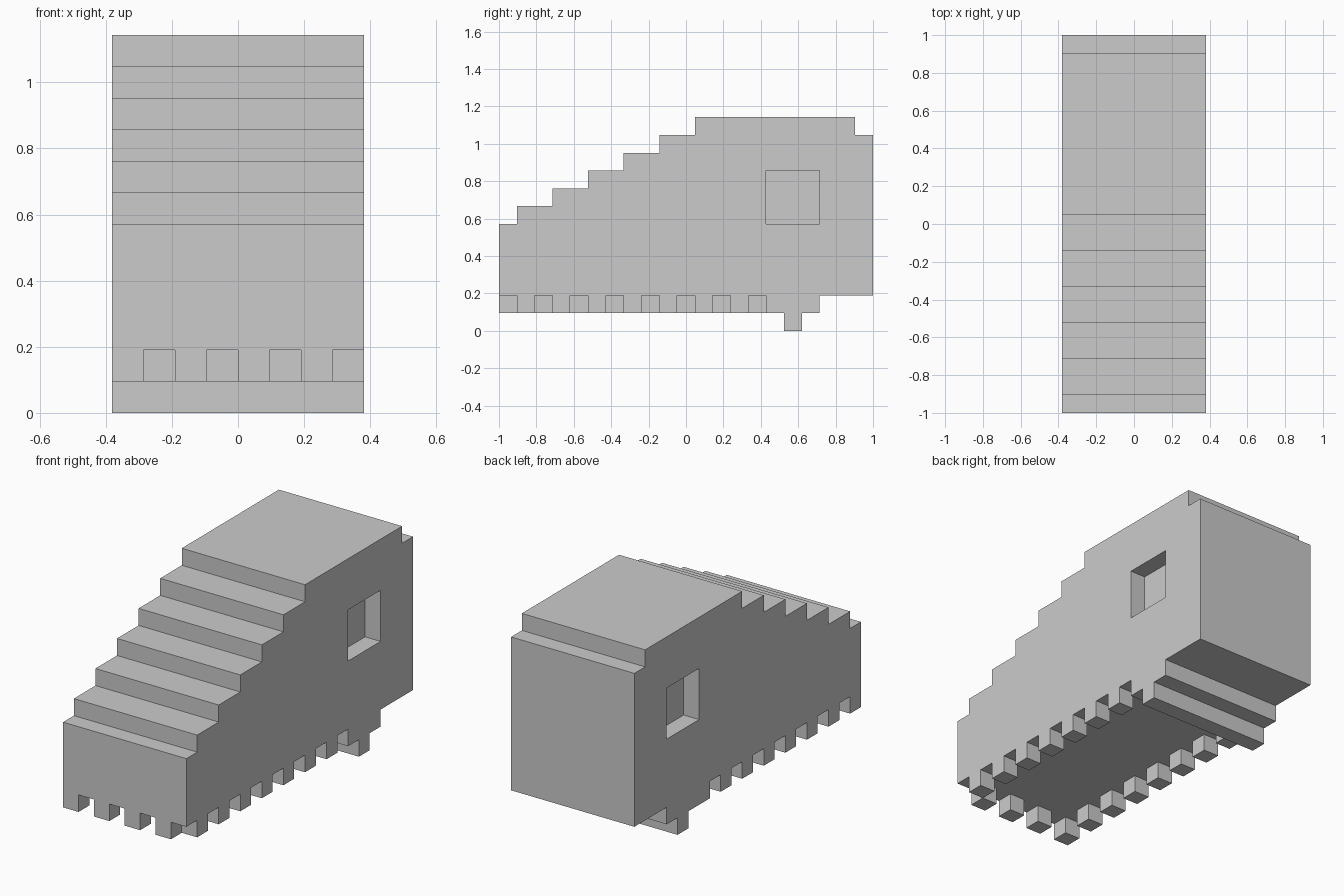
import bpy, bmesh
from mathutils import Vector

if "Cube" in bpy.data.objects:
    bpy.data.objects.remove(bpy.data.objects["Cube"], do_unlink=True)

# Everything sits on a block grid: 8 wide, 21 long, 12 tall
U = 2 / 21
WIDTH, LENGTH = 8, 21

grey = bpy.data.materials.new("plain grey")
grey.use_nodes = True
colour = (0.6, 0.6, 0.6, 1)
grey.diffuse_color = colour
grey.node_tree.nodes["Principled BSDF"].inputs["Base Color"].default_value = colour


def grid(x, y, z):
    """Grid corner to world position."""
    return Vector((x - WIDTH / 2, y - LENGTH / 2, z)) * U


def prism(name, profile, x0=0, x1=WIDTH):
    """Extrude a side (y, z) outline across the width."""
    bm = bmesh.new()
    face = bm.faces.new([bm.verts.new(grid(x0, y, z)) for y, z in profile])
    out = bmesh.ops.extrude_face_region(bm, geom=[face])
    moved = [v for v in out["geom"] if isinstance(v, bmesh.types.BMVert)]
    bmesh.ops.translate(bm, verts=moved, vec=((x1 - x0) * U, 0, 0))
    bmesh.ops.recalc_face_normals(bm, faces=bm.faces)
    mesh = bpy.data.meshes.new(name)
    bm.to_mesh(mesh)
    bm.free()
    mesh.materials.append(grey)
    obj = bpy.data.objects.new(name, mesh)
    bpy.context.collection.objects.link(obj)
    return obj


def block(name, x0, x1, y0, y1, z0, z1):
    return prism(name, [(y0, z0), (y1, z0), (y1, z1), (y0, z1)], x0, x1)


# Head: stepped snout, flat crown, small step at the back
outline = [(LENGTH, 2), (LENGTH, 11), (20, 11), (20, 12), (11, 12)]
for z in range(11, 6, -1):
    y = 2 * z - 11
    outline += [(y, z), (y - 2, z)]
outline += [(1, 6), (0, 6), (0, 2)]
head = prism("head", outline)

# Eye sockets: square recesses one block deep on each side
for side, x0, x1 in (("right", -1, 1), ("left", WIDTH - 1, WIDTH + 1)):
    cutter = block(side + "_eye_cutter", x0, x1, 15, 18, 6, 9)
    cutter.hide_render = True
    cut = head.modifiers.new(side + "_eye_socket", "BOOLEAN")
    cut.operation = "DIFFERENCE"
    cut.solver = "EXACT"
    cut.object = cutter
    bpy.context.view_layer.objects.active = head
    bpy.ops.object.modifier_apply(modifier=cut.name)
    bpy.data.objects.remove(cutter, do_unlink=True)

# Jaw hinge: full-width ledge with a narrow foot under it
prism("jaw_hinge", [(15, 2), (15, 1), (16, 1), (16, 0),
                    (17, 0), (17, 1), (18, 1), (18, 2)])

# Teeth: every other block round the rim of the mouth
for x in range(0, WIDTH, 2):
    block("front_tooth", x, x + 1, 0, 1, 1, 2)
for y in range(2, 15, 2):
    block("right_tooth", 0, 1, y, y + 1, 1, 2)
for y in range(1, 15, 2):
    block("left_tooth", WIDTH - 1, WIDTH, y, y + 1, 1, 2)
